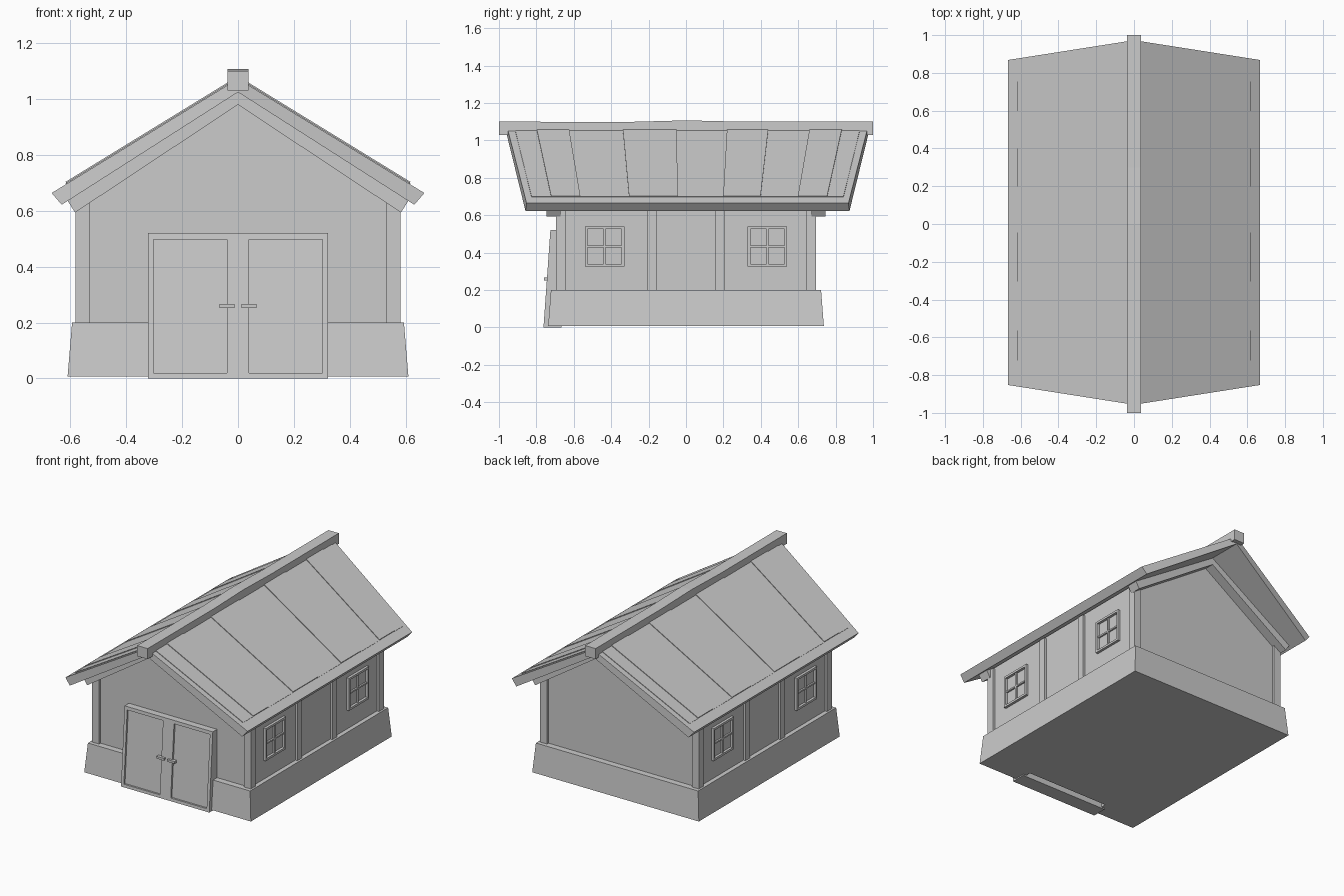
import bpy, bmesh

if "Cube" in bpy.data.objects:
    bpy.data.objects.remove(bpy.data.objects["Cube"])


def loft(name, solids, mirror=""):
    """Each solid is a pair of matching rings, joined by side faces and capped."""
    bm = bmesh.new()
    for ring_a, ring_b in solids:
        a = [bm.verts.new(p) for p in ring_a]
        b = [bm.verts.new(p) for p in ring_b]
        n = len(a)
        bm.faces.new(a)
        bm.faces.new(b[::-1])
        for i in range(n):
            bm.faces.new((a[i], b[i], b[(i + 1) % n], a[(i + 1) % n]))
    bmesh.ops.recalc_face_normals(bm, faces=bm.faces[:])
    mesh = bpy.data.meshes.new(name)
    bm.to_mesh(mesh)
    bm.free()
    ob = bpy.data.objects.new(name, mesh)
    bpy.context.collection.objects.link(ob)
    if mirror:
        mod = ob.modifiers.new("Mirror", 'MIRROR')
        mod.use_axis = ["X" in mirror, "Y" in mirror, False]
        mod.use_mirror_merge = False
    return ob


def box(x0, x1, y0, y1, z0, z1):
    r = [(x0, y0), (x1, y0), (x1, y1), (x0, y1)]
    return [(x, y, z0) for x, y in r], [(x, y, z1) for x, y in r]


def along_y(profile, y0, y1):
    return [(x, y0, z) for x, z in profile], [(x, y1, z) for x, z in profile]


# Tapered stone base, notched behind the door
def base_ring(x, y, z):
    return [(-x, -y, z), (-0.3, -y, z), (-0.3, -0.63, z), (0.3, -0.63, z),
            (0.3, -y, z), (x, -y, z), (x, y, z), (-x, y, z)]


loft("foundation", [(base_ring(0.61, 0.737, 0.008), base_ring(0.594, 0.722, 0.2))])

# Gabled wall body
loft("walls", [along_y([(-0.565, 0.19), (0.565, 0.19), (0.565, 0.66),
                        (0, 1.02), (-0.565, 0.66)], -0.68, 0.68)])

# Timber posts
loft("corner_posts", [box(0.53, 0.581, 0.645, 0.696, 0.19, 0.65)], "XY")
loft("side_posts", [box(0.55, 0.58, 0.158, 0.207, 0.19, 0.65)], "XY")

# Sloping beams under the roof at each gable
loft("gable_beams", [along_y([(0, 0.98), (0.583, 0.594), (0.61, 0.636), (0, 1.026),
                              (-0.61, 0.636), (-0.583, 0.594)], 0.67, 0.745)], "Y")


# Roof slabs, longer at the ridge than at the eaves
def roof_part(profile, t0, t1):
    def ring(t):
        return [(x, 0.008 + t * (0.965 - 0.157 * x), z) for x, z in profile]
    return ring(t0), ring(t1)


loft("roof", [roof_part([(0, 1.025), (0.631, 0.622), (0.667, 0.664), (0, 1.073)], -1, 1)], "X")

# Raised roof planks
cuts = [-0.96, -0.84, -0.66, -0.36, -0.06, 0.22, 0.45, 0.68, 0.86, 0.96]
planks = []
for i, (a, b) in enumerate(zip(cuts, cuts[1:])):
    h = 0.009 if i % 2 else 0.004
    planks.append(roof_part([(0.02, 1.05), (0.61, 0.69), (0.617, 0.695 + h),
                             (0.02, 1.061 + h)], a, b))
loft("roof_planks", planks, "X")

# Ridge beam with a slight hump
beam = []
for y0, y1, h0, h1 in [(-1, -0.3, 1.1, 1.099), (-0.3, 0, 1.099, 1.107),
                       (0, 0.3, 1.107, 1.1), (0.3, 1, 1.1, 1.1)]:
    beam.append(([(-0.038, y0, 1.03), (0.038, y0, 1.03), (0.038, y0, h0), (-0.038, y0, h0)],
                 [(-0.038, y1, 1.03), (0.038, y1, 1.03), (0.038, y1, h1), (-0.038, y1, h1)]))
loft("ridge_beam", beam)


# Double door with a leaning front face
def door_part(x0, x1, z0, z1, depth=0.0, back=-0.665):
    r = [(x0, z0), (x1, z0), (x1, z1), (x0, z1)]
    return ([(x, -0.762 + 0.071 * z + depth, z) for x, z in r],
            [(x, back, z) for x, z in r])


loft("door_frame", [door_part(-0.323, -0.303, 0, 0.52), door_part(0.303, 0.323, 0, 0.52),
                    door_part(-0.303, 0.303, 0.498, 0.52), door_part(-0.303, 0.303, 0, 0.02),
                    door_part(-0.04, 0.04, 0.02, 0.498)])
loft("door_panels", [door_part(0.04, 0.303, 0.02, 0.498, 0.012)], "X")
loft("door_handles", [box(0.012, 0.066, -0.758, -0.735, 0.252, 0.267)], "X")

# Four-pane windows
win = [box(0.555, 0.582, 0.33, 0.344, 0.325, 0.54), box(0.555, 0.582, 0.526, 0.54, 0.325, 0.54),
       box(0.555, 0.582, 0.344, 0.526, 0.325, 0.339), box(0.555, 0.582, 0.344, 0.526, 0.526, 0.54),
       box(0.555, 0.576, 0.43, 0.44, 0.339, 0.526), box(0.555, 0.576, 0.344, 0.526, 0.428, 0.438)]
loft("window_frames", win, "XY")
